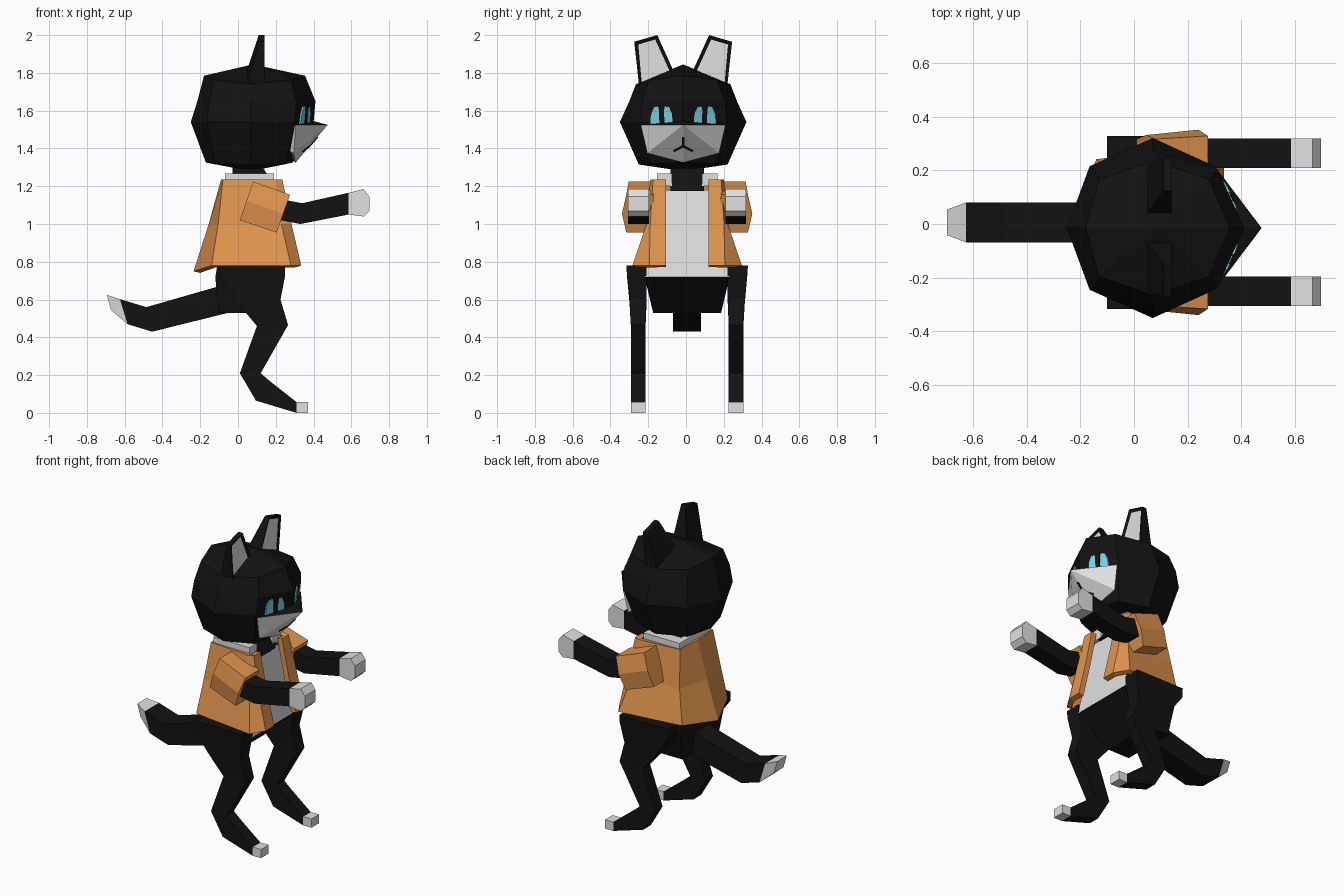
import bpy
import bmesh

cube = bpy.data.objects.get("Cube")
if cube:
    bpy.data.objects.remove(cube, do_unlink=True)


def material(name, rgb):
    m = bpy.data.materials.new(name)
    m.use_nodes = True
    m.diffuse_color = (*rgb, 1)
    m.node_tree.nodes["Principled BSDF"].inputs["Base Color"].default_value = (*rgb, 1)
    return m


BLACK = material("black fur", (0.006, 0.006, 0.006))
WHITE = material("white", (0.75, 0.75, 0.75))
ORANGE = material("orange cloth", (0.75, 0.3, 0.075))
CYAN = material("cyan eye", (0.2, 0.65, 0.75))

HEAD_Y = -0.015
BODY_Y = 0.006
SIDES = ((1, "left"), (-1, "right"))


def finish(name, bm, mats, rule=None, recalc=True):
    """Turn a bmesh into an object; rule picks the material of each face."""
    if recalc:
        bmesh.ops.recalc_face_normals(bm, faces=bm.faces)
    bm.normal_update()
    if rule:
        for f in bm.faces:
            f.material_index = int(rule(f.calc_center_median(), f.normal))
    me = bpy.data.meshes.new(name)
    bm.to_mesh(me)
    bm.free()
    for m in mats:
        me.materials.append(m)
    ob = bpy.data.objects.new(name, me)
    bpy.context.collection.objects.link(ob)
    return ob


def loft(rings, closed=True, start=None, end=None):
    """Bridge rings of points; ends are filled flat or drawn to a point."""
    bm = bmesh.new()
    loops = [[bm.verts.new(p) for p in r] for r in rings]
    n = len(loops[0])
    for a, b in zip(loops, loops[1:]):
        for i in range(n if closed else n - 1):
            j = (i + 1) % n
            bm.faces.new((a[i], a[j], b[j], b[i]))
    if closed:
        for loop, tip in ((loops[0], start), (loops[-1], end)):
            if tip:
                t = bm.verts.new(tip)
                for i in range(n):
                    bm.faces.new((loop[i], loop[(i + 1) % n], t))
            else:
                bm.faces.new(loop)
    return bm


def limb(sections, s=1, centre=BODY_Y):
    """Square-sided limb: each section is low (x, z), high (x, z), y range."""
    return loft([[(lo[0], centre + s * y0, lo[1]), (lo[0], centre + s * y1, lo[1]),
                  (hi[0], centre + s * y1, hi[1]), (hi[0], centre + s * y0, hi[1])]
                 for lo, hi, y0, y1 in sections])


def plate(name, outline, surface, mat, lift=0.0):
    """Thin plate that follows the face; outline is (y, z) from the head centre."""
    rings = [[(surface(y, z) + d, HEAD_Y + y, z) for y, z in outline]
             for d in (lift - 0.002, lift + 0.006)]
    return finish(name, loft(rings), [mat])


# Head: stacked eight-sided rings (back x, front x, half width, z, side z)
def head_ring(back, front, half, z, side_z, corner_back, corner_front, corner_half):
    mid, cz = 0.07, (z + side_z) / 2
    pts = [(front, 0, z), (corner_front, corner_half, cz), (mid, half, side_z),
           (corner_back, corner_half, cz), (back, 0, z), (corner_back, -corner_half, cz),
           (mid, -half, side_z), (corner_front, -corner_half, cz)]
    return [(x, HEAD_Y + y, h) for x, y, h in pts]


finish("head", loft([
    head_ring(-0.17, 0.29, 0.235, 1.325, 1.315, -0.12, 0.25, 0.17),
    head_ring(-0.25, 0.40, 0.335, 1.54, 1.54, -0.165, 0.30, 0.23),
    head_ring(-0.215, 0.41, 0.285, 1.65, 1.65, -0.15, 0.31, 0.22),
    head_ring(-0.18, 0.355, 0.25, 1.785, 1.74, -0.13, 0.28, 0.18)],
    start=(0.07, HEAD_Y, 1.28), end=(0.08, HEAD_Y, 1.845)), [BLACK])

# Muzzle: pointed white wedge with a black top
bm = bmesh.new()
for x, y, z in ((0.475, 0, 1.525), (0.305, 0.225, 1.525), (0.295, 0.19, 1.375),
                (0.305, 0, 1.325), (0.38, 0, 1.55), (0.15, 0, 1.45)):
    for s in (1, -1) if y else (1,):
        bm.verts.new((x, HEAD_Y + s * y, z))
bmesh.ops.convex_hull(bm, input=bm.verts)
finish("muzzle", bm, [WHITE, BLACK], lambda c, n: n.z > 0.3)


# Painted face: eyes and mouth
def brow(y, z):
    return 0.40 - 0.437 * abs(y) + 0.09 * (z - 1.54)


def chin(y, z):
    return 0.475 - 0.276 * abs(y) + 0.85 * (z - 1.525)


for s, side in SIDES:
    eye = [(0.055, 1.53), (0.06, 1.585), (0.075, 1.62), (0.1, 1.625),
           (0.13, 1.625), (0.155, 1.62), (0.17, 1.585), (0.175, 1.53)]
    pupil = [(0.098, 1.528), (0.102, 1.6), (0.096, 1.628),
             (0.134, 1.628), (0.128, 1.6), (0.126, 1.528)]
    plate(side + "_eye", [(s * y, z) for y, z in eye], brow, CYAN, 0.002)
    plate(side + "_pupil", [(s * y, z) for y, z in pupil], brow, BLACK, 0.005)
    lip = [(0, 1.405), (0, 1.42), (0.055, 1.39), (0.048, 1.38)]
    plate(side + "_mouth_line", [(s * y, z) for y, z in lip], chin, BLACK)
    groove = [(0, 1.41), (0, 1.46), (0.006, 1.46), (0.006, 1.41)]
    plate(side + "_mouth_groove", [(s * y, z) for y, z in groove], chin, BLACK)

# Ears: tapered wedges with an inset white front
for s, side in SIDES:
    outline = [(0.042, 1.79, 0.04), (0.23, 1.70, 0.04), (0.259, 1.965, 0.11), (0.137, 2.0, 0.11)]
    bm = loft([[(bx, HEAD_Y + s * y, z) for y, z, bx in outline],
               [(0.14, HEAD_Y + s * y, z) for y, z, bx in outline]])
    bmesh.ops.recalc_face_normals(bm, faces=bm.faces)
    front = max(bm.faces, key=lambda f: f.calc_center_median().x)
    bmesh.ops.inset_region(bm, faces=[front], thickness=0.026, depth=-0.008)
    front.material_index = 1
    finish(side + "_ear", bm, [BLACK, WHITE])


# Torso with a white shirt front, and the neck
def box_ring(x0, x1, half, z):
    return [(x1, BODY_Y + half, z), (x0, BODY_Y + half, z),
            (x0, BODY_Y - half, z), (x1, BODY_Y - half, z)]


finish("torso", loft([box_ring(-0.105, 0.05, 0.18, 0.53), box_ring(-0.12, 0.25, 0.225, 0.72),
                      box_ring(-0.04, 0.19, 0.14, 1.18)]),
       [BLACK, WHITE], lambda c, n: c.z > 0.75 and n.x > 0.3)
finish("neck", loft([box_ring(-0.03, 0.205, 0.088, 1.175), box_ring(-0.03, 0.12, 0.088, 1.32)]), [BLACK])

# Collar: flat band open at the front
collar = [(0.19, 0.16), (-0.07, 0.16), (-0.07, -0.16), (0.19, -0.16),
          (0.19, -0.08), (-0.03, -0.08), (-0.03, 0.08), (0.19, 0.08)]
finish("collar", loft([[(x, BODY_Y + y, z) for x, y in collar] for z in (1.2, 1.268)]), [WHITE])


# Jacket: open-fronted shell that flares to the hem
def jacket_ring(z, back_z, back, corner, side, front):
    half = [(front[0], 0.112, z), (*front, z), (*side, z), (*corner, z)]
    pts = half + [(back, 0, back_z)] + [(x, -y, h) for x, y, h in reversed(half)]
    return [(x, BODY_Y + y, h) for x, y, h in pts]


jacket = finish("jacket", loft([
    jacket_ring(0.78, 0.75, -0.235, (-0.14, 0.235), (0.28, 0.29), (0.335, 0.20)),
    jacket_ring(1.0, 1.0, -0.155, (-0.105, 0.21), (0.23, 0.215), (0.283, 0.195)),
    jacket_ring(1.235, 1.235, -0.09, (-0.08, 0.17), (0.20, 0.195), (0.235, 0.18))],
    closed=False), [ORANGE], recalc=False)
shell = jacket.modifiers.new("thickness", "SOLIDIFY")
shell.thickness = 0.035
shell.offset = -1

for s, side in SIDES:
    # Sleeve: short six-sided tube around the upper arm
    ends = [((0.01, 1.02), (0.08, 1.225), 0.31, 0.325), ((0.205, 0.955), (0.275, 1.155), 0.322, 0.345)]
    rings = []
    for (x0, z0), (x1, z1), edge, bulge in ends:
        xm, zm = (x0 + x1) / 2, (z0 + z1) / 2
        rings.append([(x, BODY_Y + s * y, z) for x, y, z in (
            (x0, 0.18, z0), (x0, edge, z0), (xm, bulge, zm),
            (x1, edge, z1), (x1, 0.18, z1), (xm, 0.17, zm))])
    finish(side + "_sleeve", loft(rings), [ORANGE])

    # Arm with a white paw
    arm = [((0.10, 1.06), (0.12, 1.16)), ((0.225, 1.02), (0.26, 1.125)), ((0.33, 1.0), (0.34, 1.11)),
           ((0.585, 1.05), (0.585, 1.165)), ((0.665, 1.04), (0.665, 1.185)), ((0.695, 1.07), (0.695, 1.145))]
    finish(side + "_arm", limb([(lo, hi, 0.202, 0.312) for lo, hi in arm], s),
           [BLACK, WHITE], lambda c, n: c.x > 0.6)

    # Leg with white toes
    leg = [((-0.10, 0.78), (0.25, 0.78), 0.215, 0.322), ((-0.10, 0.72), (0.25, 0.73), 0.215, 0.318),
           ((0.0, 0.58), (0.225, 0.60), 0.215, 0.305), ((0.10, 0.46), (0.265, 0.465), 0.22, 0.298),
           ((0.01, 0.21), (0.12, 0.21), 0.22, 0.298), ((0.095, 0.065), (0.17, 0.167), 0.22, 0.298),
           ((0.31, 0), (0.31, 0.057), 0.22, 0.298), ((0.37, 0), (0.37, 0.057), 0.22, 0.298)]
    finish(side + "_leg", limb(leg, s), [BLACK, WHITE], lambda c, n: c.x > 0.33 and c.z < 0.1)

# Tail with a white tip
tail = [((-0.05, 0.53), (-0.05, 0.685), -0.074, 0.074), ((-0.455, 0.43), (-0.485, 0.56), -0.074, 0.074),
        ((-0.585, 0.47), (-0.625, 0.602), -0.074, 0.074), ((-0.672, 0.545), (-0.695, 0.625), -0.048, 0.048)]
finish("tail", limb(tail), [BLACK, WHITE], lambda c, n: c.x < -0.6)
